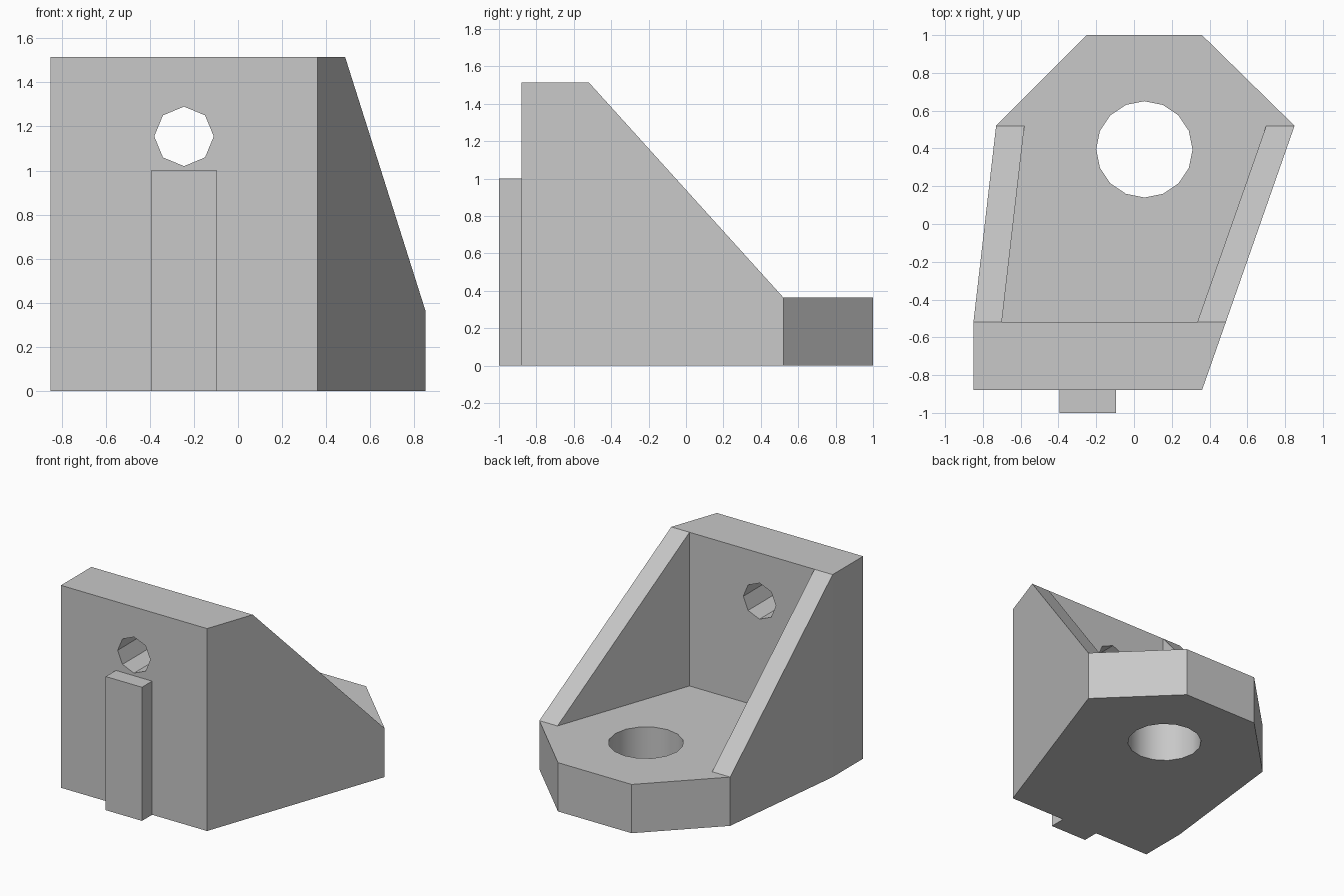
import bpy, bmesh
from math import radians, hypot, pi
from mathutils import Matrix, Vector

cube = bpy.data.objects.get("Cube")
if cube:
    bpy.data.objects.remove(cube, do_unlink=True)

BASE, TOP = 0.365, 1.515            # plate thickness, wall height
FRONT, INNER, RIB_END = -0.88, -0.52, 0.52
BORE = Vector((0.055, 0.395, 0))
BORE_R = 0.255

grey = bpy.data.materials.new("light_grey")
grey.use_nodes = True
colour = (0.58, 0.58, 0.58, 1)
grey.diffuse_color = colour
grey.node_tree.nodes["Principled BSDF"].inputs["Base Color"].default_value = colour


def make_object(name, bm):
    bmesh.ops.recalc_face_normals(bm, faces=bm.faces)
    mesh = bpy.data.meshes.new(name)
    bm.to_mesh(mesh)
    bm.free()
    mesh.materials.append(grey)
    obj = bpy.data.objects.new(name, mesh)
    bpy.context.collection.objects.link(obj)
    return obj


def prism(name, points, depth):
    """Extrude a closed outline of 3D points along a vector."""
    bm = bmesh.new()
    face = bm.faces.new([bm.verts.new(p) for p in points])
    moved = bmesh.ops.extrude_face_region(bm, geom=[face], use_keep_orig=True)["geom"]
    bmesh.ops.translate(bm, vec=depth, verts=[g for g in moved if isinstance(g, bmesh.types.BMVert)])
    return make_object(name, bm)


def cylinder(name, centre, radius, depth, sides, rotation):
    bm = bmesh.new()
    bmesh.ops.create_cone(bm, cap_ends=True, segments=sides, radius1=radius, radius2=radius,
                          depth=depth, matrix=Matrix.Translation(centre) @ rotation)
    return make_object(name, bm)


def cut(obj, cutter):
    mod = obj.modifiers.new("cut", "BOOLEAN")
    mod.operation, mod.solver, mod.object = "DIFFERENCE", "EXACT", cutter
    bpy.context.view_layer.objects.active = obj
    bpy.ops.object.modifier_apply(modifier=mod.name)
    bpy.data.objects.remove(cutter, do_unlink=True)


# Solid block with the plate outline
outline = [(-0.85, FRONT), (0.36, FRONT), (0.85, RIB_END), (0.36, 1), (-0.25, 1),
           (-0.73, RIB_END), (-0.85, INNER)]
body = prism("bracket_body", [(x, y, 0) for x, y in outline], (0, 0, TOP))

# Pocket between the two ribs, open at the back
t = (1.3 - INNER) / (RIB_END - INNER)
pocket = [(-0.70, INNER), (0.335, INNER), (0.335 + 0.365 * t, 1.3), (-0.70 + 0.12 * t, 1.3)]
cut(body, prism("pocket_cutter", [(x, y, BASE) for x, y in pocket], (0, 0, 2)))

# Sloped rib tops and the flat rear of the plate
slope = [(INNER, TOP), (RIB_END, BASE), (1.3, BASE), (1.3, 2), (INNER, 2)]
cut(body, prism("slope_cutter", [(-2, y, z) for y, z in slope], (4, 0, 0)))

# Merge coplanar faces
bm = bmesh.new()
bm.from_mesh(body.data)
bmesh.ops.remove_doubles(bm, verts=bm.verts, dist=0.0005)
bmesh.ops.dissolve_limit(bm, angle_limit=0.01, verts=bm.verts, edges=bm.edges)
bm.to_mesh(body.data)
bm.free()

# Round bore through the plate, faceted bolt hole through the wall
cut(body, cylinder("bore_cutter", BORE, BORE_R, 2, 16, Matrix()))
cut(body, cylinder("bolt_cutter", (-0.245, -0.7, 1.155), 0.135, 1, 8, Matrix.Rotation(pi / 2, 4, "X")))

# Smooth only the bore
bpy.ops.object.select_all(action="DESELECT")
body.select_set(True)
bpy.context.view_layer.objects.active = body
bpy.ops.object.shade_smooth_by_angle(angle=radians(30))
for face in body.data.polygons:
    offset = face.center - BORE
    face.use_smooth = abs(face.normal.z) < 0.1 and hypot(offset.x, offset.y) < BORE_R + 0.01

# Locating key on the front
key = [(-0.395, -1), (-0.095, -1), (-0.095, FRONT), (-0.395, FRONT)]
prism("locating_key", [(x, y, 0) for x, y in key], (0, 0, 1.0))
